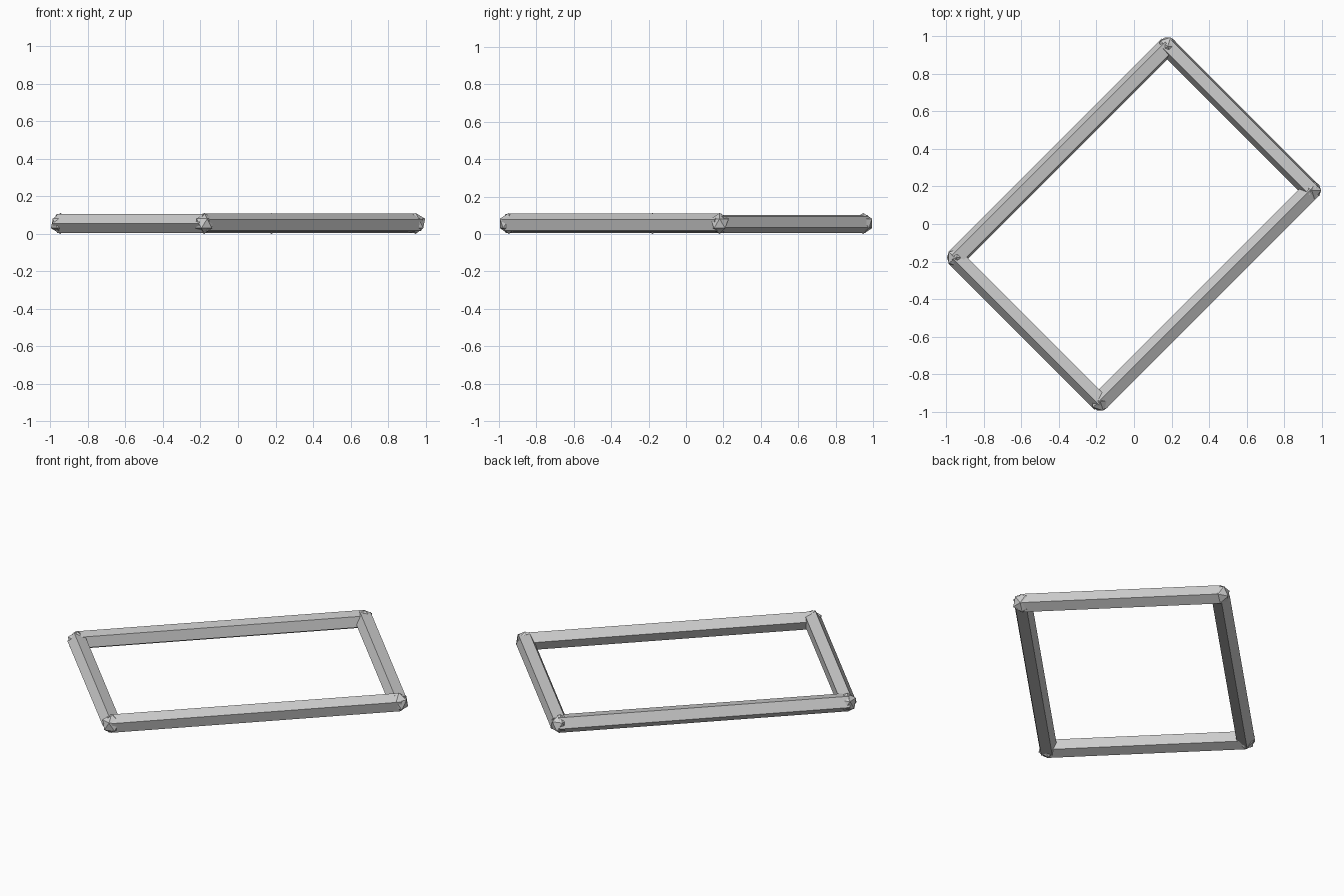
import bpy, bmesh, math
from mathutils import Vector

cube = bpy.data.objects.get("Cube")
if cube:
    bpy.data.objects.remove(cube, do_unlink=True)

grey = bpy.data.materials.new("plain_grey")
grey.use_nodes = True
grey.diffuse_color = (0.6, 0.6, 0.6, 1)
grey.node_tree.nodes["Principled BSDF"].inputs["Base Color"].default_value = (0.6, 0.6, 0.6, 1)

U = Vector((1, 1, 0)).normalized()    # along the long rails
V = Vector((-1, 1, 0)).normalized()   # along the short rails
HALF_U, HALF_V, MID_Z = 0.797, 0.543, 0.056
BAR_R, JOINT_R, OVERRUN = 0.0525, 0.056, 0.008
UP = Vector((0, 0, 1))


def finish(name, bm):
    bmesh.ops.recalc_face_normals(bm, faces=bm.faces)
    mesh = bpy.data.meshes.new(name)
    bm.to_mesh(mesh)
    bm.free()
    mesh.materials.append(grey)
    obj = bpy.data.objects.new(name, mesh)
    bpy.context.collection.objects.link(obj)
    return obj


def bar(name, out, offset, along, half, roll):
    """Five-sided rail; roll is the angle of one edge above the outward direction."""
    bm = bmesh.new()
    rings = []
    for end in (-1, 1):
        centre = out * offset + along * end * (half + OVERRUN) + UP * MID_Z
        ring = []
        for i in range(5):
            a = math.radians(roll + 72 * i)
            ring.append(bm.verts.new(centre + (out * math.cos(a) + UP * math.sin(a)) * BAR_R))
        rings.append(ring)
        bm.faces.new(ring)
    for i in range(5):
        j = (i + 1) % 5
        bm.faces.new((rings[0][i], rings[0][j], rings[1][j], rings[1][i]))
    return finish(name, bm)


# Four rails of the rectangular frame, each with its own roll
bar("front_long_rail", -V, HALF_V, U, HALF_U, 25)
bar("back_long_rail", V, HALF_V, U, HALF_U, -10)
bar("front_short_rail", -U, HALF_U, V, HALF_V, 0)
bar("back_short_rail", U, HALF_U, V, HALF_V, 46)

# Faceted ball joints at the corners
corners = {"left": (1, -1), "back": (1, 1), "right": (-1, 1), "front": (-1, -1)}
for side, (su, sv) in corners.items():
    bm = bmesh.new()
    bmesh.ops.create_icosphere(bm, subdivisions=1, radius=JOINT_R)
    joint = finish(side + "_corner_joint", bm)
    joint.location = U * HALF_U * su + V * HALF_V * sv + UP * MID_Z
